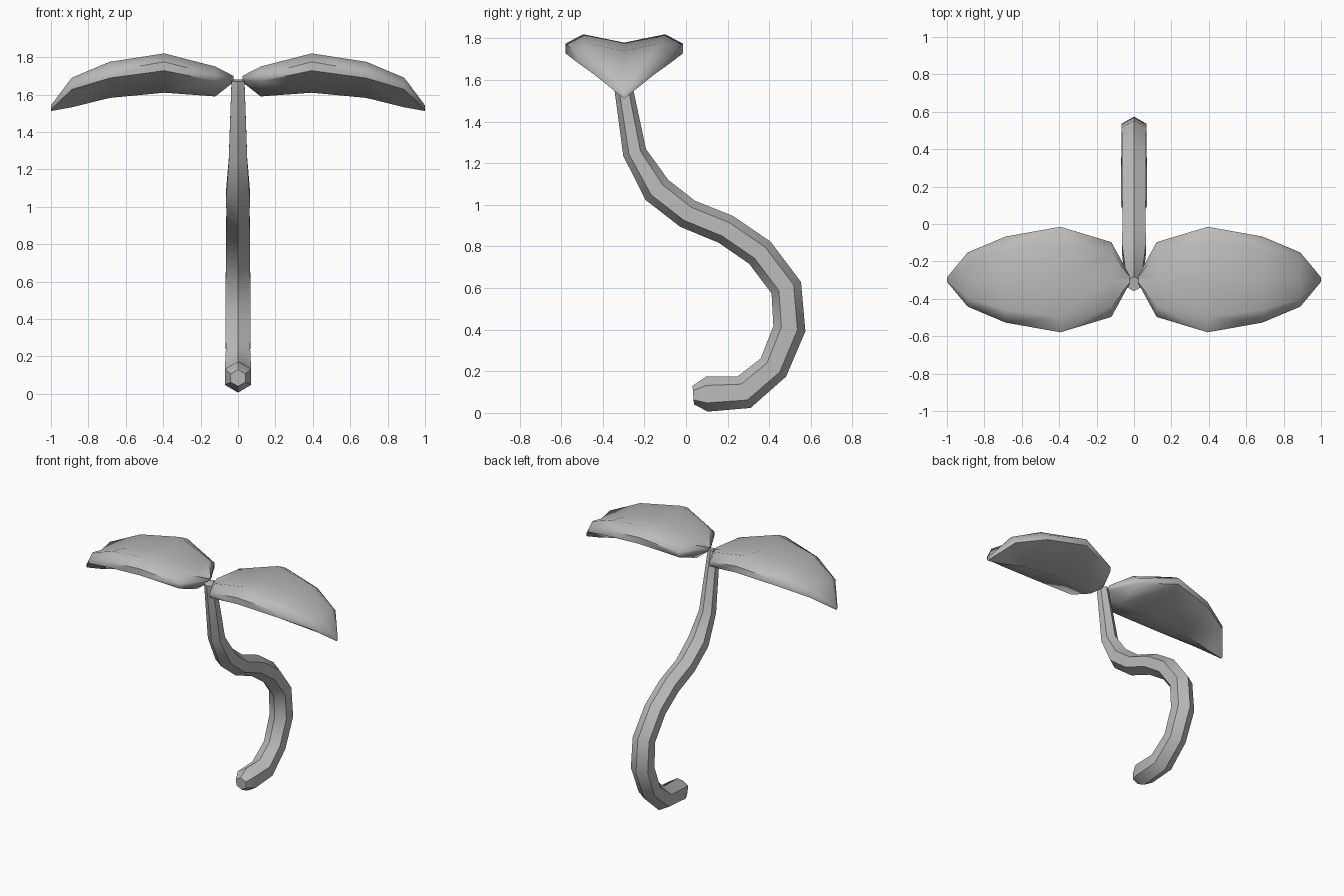
import bpy, bmesh, math
from mathutils import Vector

if "Cube" in bpy.data.objects:
    bpy.data.objects.remove(bpy.data.objects["Cube"])

grey = bpy.data.materials.new("soft grey")
grey.diffuse_color = (0.5, 0.5, 0.5, 1)
grey.use_nodes = True
grey.node_tree.nodes["Principled BSDF"].inputs["Base Color"].default_value = grey.diffuse_color


def loft(name, rings):
    """Skin a list of equal-length rings and close both ends."""
    bm = bmesh.new()
    loops = [[bm.verts.new(p) for p in ring] for ring in rings]
    n = len(loops[0])
    for a, b in zip(loops, loops[1:]):
        for i in range(n):
            j = (i + 1) % n
            bm.faces.new((a[i], a[j], b[j], b[i]))
    bm.faces.new(loops[0])
    bm.faces.new(loops[-1])
    bmesh.ops.recalc_face_normals(bm, faces=bm.faces)
    me = bpy.data.meshes.new(name)
    bm.to_mesh(me)
    bm.free()
    me.materials.append(grey)
    ob = bpy.data.objects.new(name, me)
    bpy.context.collection.objects.link(ob)
    bpy.ops.object.select_all(action='DESELECT')
    ob.select_set(True)
    bpy.context.view_layer.objects.active = ob
    bpy.ops.object.shade_smooth_by_angle(angle=math.radians(50))
    return ob


# Stem: six-sided tube along a curling path (y, z, radius)
path = [(0.035, 0.085, 0.045), (0.10, 0.09, 0.084), (0.28, 0.10, 0.082),
        (0.42, 0.218, 0.075), (0.497, 0.405, 0.078), (0.482, 0.602, 0.076),
        (0.355, 0.77, 0.074), (0.192, 0.882, 0.073), (0.008, 0.957, 0.072),
        (-0.14, 1.072, 0.073), (-0.247, 1.252, 0.057), (-0.32, 1.675, 0.04)]
rings = []
for k, (y, z, r) in enumerate(path):
    a, b = path[max(k - 1, 0)], path[min(k + 1, len(path) - 1)]
    t = Vector((0, b[0] - a[0], b[1] - a[1])).normalized()
    side = Vector((0, -t.z, t.y))
    rx = min(r, 0.081)
    rings.append([Vector((0, y, z)) + side * r * math.cos(i * math.pi / 3)
                  + Vector((rx, 0, 0)) * math.sin(i * math.pi / 3) for i in range(6)])
loft("stem", rings)

# Leaves: thick shallow-V sections (x, half width, keel, rim low, rim high, crest, centre)
sections = [(0.025, 0.025, 1.665, 1.68, 1.69, 1.70, 1.69),
            (0.12, 0.20, 1.59, 1.67, 1.705, 1.75, 1.72),
            (0.39, 0.282, 1.61, 1.728, 1.775, 1.82, 1.78),
            (0.68, 0.23, 1.582, 1.688, 1.725, 1.775, 1.74),
            (0.88, 0.145, 1.532, 1.627, 1.65, 1.69, 1.67),
            (0.99, 0.012, 1.512, 1.52, 1.53, 1.542, 1.54)]
for s, name in ((1, "right_leaf"), (-1, "left_leaf")):
    rings = []
    for x, w, keel, lo, hi, crest, mid in sections:
        half = [(w, lo), (w, hi), (w * 0.7, crest)]
        prof = [(0, keel)] + half + [(0, mid)] + [(-y, z) for y, z in reversed(half)]
        rings.append([(s * x * 1.01, y - 0.297, z) for y, z in prof])
    loft(name, rings)
